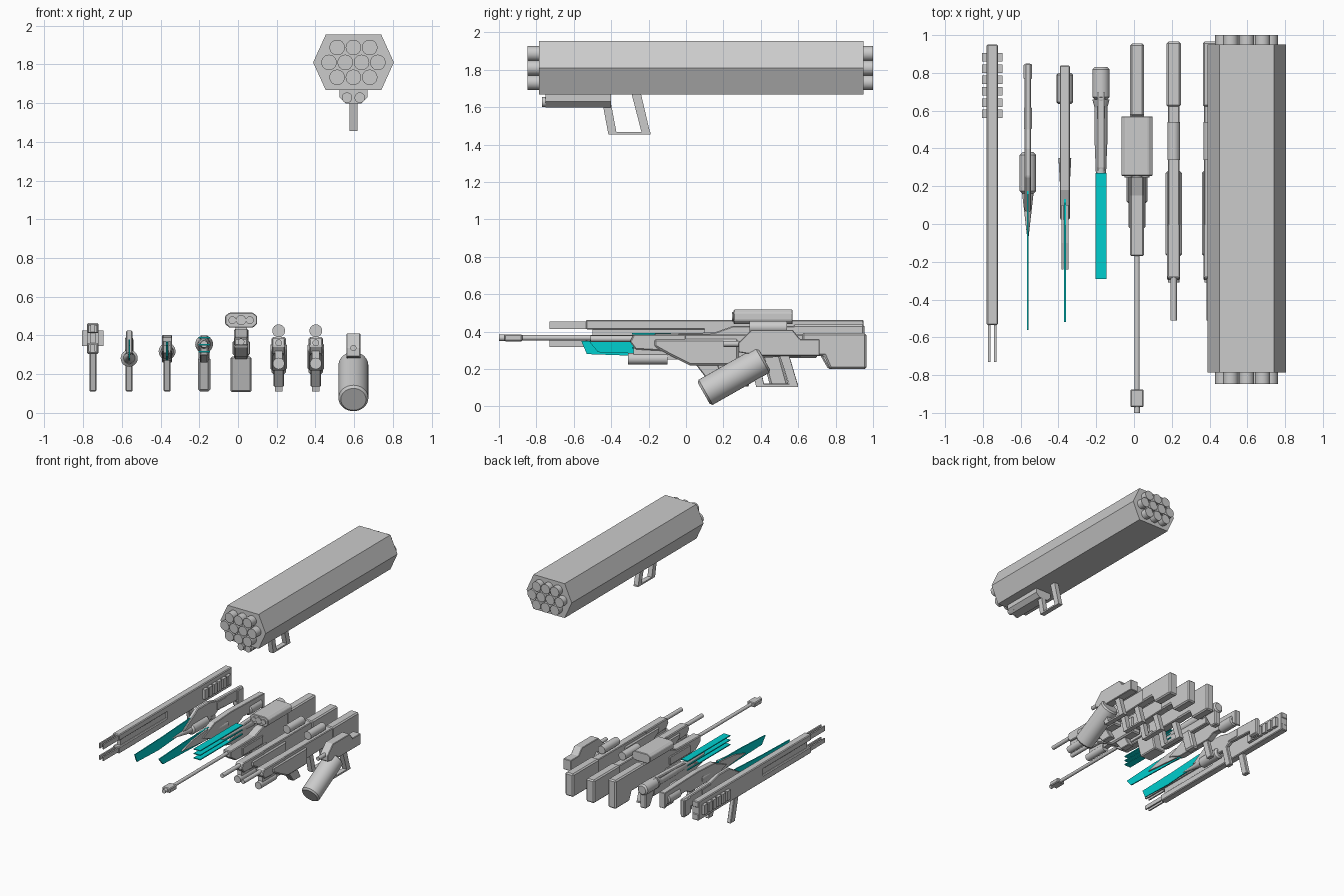
import bpy, bmesh, math
from mathutils import Vector

if "Cube" in bpy.data.objects:
    bpy.data.objects.remove(bpy.data.objects["Cube"])

cyan = bpy.data.materials.new("glow_cyan")
cyan.diffuse_color = (0.0, 0.62, 0.62, 1)
cyan.use_nodes = True
cyan.node_tree.nodes["Principled BSDF"].inputs["Base Color"].default_value = cyan.diffuse_color


def add_bevel(ob, width):
    if width:
        m = ob.modifiers.new("bevel", 'BEVEL')
        m.width, m.segments, m.limit_method = width, 1, 'ANGLE'


def finish(name, bm, bevel=0, mat=None):
    bmesh.ops.recalc_face_normals(bm, faces=bm.faces)
    me = bpy.data.meshes.new(name)
    bm.to_mesh(me)
    bm.free()
    ob = bpy.data.objects.new(name, me)
    bpy.context.collection.objects.link(ob)
    if mat:
        me.materials.append(mat)
    add_bevel(ob, bevel)
    return ob


def side(name, x, w, pts, bevel=0, mat=None):
    """Side profile of (y, z) points, thickened to half-width w around x."""
    bm = bmesh.new()
    f = bm.faces.new([bm.verts.new((x - w, y, z)) for y, z in pts])
    r = bmesh.ops.extrude_face_region(bm, geom=[f])
    for v in r["geom"]:
        if isinstance(v, bmesh.types.BMVert):
            v.co.x += 2 * w
    return finish(name, bm, bevel, mat)


def box(name, x, w, y0, y1, z0, z1, bevel=0, mat=None):
    return side(name, x, w, [(y0, z0), (y1, z0), (y1, z1), (y0, z1)], bevel, mat)


def front(name, pts, y0, y1, bevel=0):
    """Front cross-section of (x, z) points, run from y0 to y1."""
    bm = bmesh.new()
    f = bm.faces.new([bm.verts.new((x, y0, z)) for x, z in pts])
    r = bmesh.ops.extrude_face_region(bm, geom=[f])
    for v in r["geom"]:
        if isinstance(v, bmesh.types.BMVert):
            v.co.y += y1 - y0
    return finish(name, bm, bevel)


def tube(name, x, a, b, r, r2=None, n=24, bevel=0, mat=None):
    """Cylinder between (y, z) points a and b."""
    a, b = Vector((x, *a)), Vector((x, *b))
    d = b - a
    bm = bmesh.new()
    bmesh.ops.create_cone(bm, cap_ends=True, segments=n, radius1=r,
                          radius2=r if r2 is None else r2, depth=d.length)
    ob = finish(name, bm, bevel, mat)
    ob.location = (a + b) / 2
    ob.rotation_euler = d.to_track_quat('Z', 'Y').to_euler()
    for p in ob.data.polygons:
        p.use_smooth = len(p.vertices) == 4
    for e in ob.data.edges:
        v0, v1 = (ob.data.vertices[i].co.z for i in e.vertices)
        e.use_edge_sharp = abs(v0 - v1) < 1e-6
    return ob


def frame_grip(name, x, y, z0, z1, w=0.02):
    """Open trigger frame: two raked bars joined by a floor strip."""
    side(name + "_front_bar", x, w, [(y, z1), (y + .045, z1), (y + .085, z0), (y + .04, z0)])
    side(name + "_rear_bar", x, w, [(y + .165, z1), (y + .215, z1), (y + .265, z0), (y + .22, z0)])
    box(name + "_floor", x, w, y + .04, y + .265, z0, z0 + .013)


def pistol_grip(name, x, y, z0, z1, w=0.018):
    side(name, x, w, [(y, z1), (y + .06, z1), (y + .11, z0), (y + .05, z0)], .005)


# Rocket pod launcher
X = 0.596
front("launcher_shell", [(.388, 1.81), (.453, 1.667), (.74, 1.667), (.805, 1.81),
                         (.74, 1.953), (.453, 1.953)], -.785, .95)
for z, n in ((1.887, 3), (1.81, 4), (1.733, 3)):
    for i in range(n):
        tube("rocket_tube", X + (i - (n - 1) / 2) * .084, (-.848, z), (1.0, z), .04)
front("launcher_under_box", [(X - .073, 1.668), (X - .073, 1.63), (X - .04, 1.598), (X + .04, 1.598),
                             (X + .073, 1.63), (X + .073, 1.668)], -.75, -.40)
for s in (-1, 1):
    tube("under_box_barrel", X + s * .033, (-.77, 1.628), (-.7, 1.628), .027)
frame_grip("launcher_grip", X, -.455, 1.455, 1.668)

# Rail gun with cooling fins
X = -.75
for s in (-1, 1):
    for z0, z1 in ((.415, .455), (.318, .352)):
        box("rail_prong", X + s * .016, .006, -.73, -.45, z0, z1)
box("rail_upper_bar", X, .03, -.535, .95, .412, .463, .006)
box("rail_lower_bar", X, .03, -.535, .95, .305, .36, .006)
box("rail_core", X, .015, -.5, .1, .355, .415)
box("rail_rear_block", X, .03, .1, .945, .32, .45)
for i in range(6):
    box("cooling_fin", X, .055, .56 + i * .06, .605 + i * .06, .345, .425)
pistol_grip("rail_gun_grip", X, .40, .11, .31)

# Blade rifle with a capsule drum
X = -.562
side("thin_blade", X, .004, [(-.56, .35), (-.53, .28), (-.25, .27), (.2, .30), (.2, .38), (-.2, .36)], 0, cyan)
side("blade_rifle_body", X, .017, [(.06, .31), (.2, .27), (.45, .27), (.52, .31), (.76, .30), (.78, .24),
                                   (.85, .24), (.85, .39), (.5, .40), (.40, .425), (.25, .425)], .006)
tube("blade_rifle_drum", X, (.16, .282), (.38, .282), .044, bevel=.015)
tube("blade_rifle_nose", X, (-.07, .30), (.16, .285), .004, .03)
box("blade_rifle_butt", X, .022, .765, .848, .25, .385, .006)
box("blade_rifle_cheek", X, .021, .50, .62, .32, .39, .005)
pistol_grip("blade_rifle_grip", X, .42, .11, .30)

# Blade carbine with a round core
X = -.366
side("carbine_blade", X, .005, [(-.52, .35), (-.47, .29), (.2, .27), (.2, .37), (-.2, .365)], 0, cyan)
side("carbine_body", X, .026, [(.02, .32), (.15, .27), (.5, .27), (.56, .30), (.8, .29), (.83, .26),
                               (.838, .26), (.838, .39), (.4, .402), (.18, .39)], .01)
for s in (-1, 1):
    side("carbine_cheek_jaw", X + s * .012, .006, [(-.24, .31), (.1, .28), (.1, .37), (-.1, .35)])
tube("carbine_core", X, (.635, .318), (.80, .318), .044, n=16, bevel=.01)
tube("carbine_chamber", X, (.06, .318), (.35, .318), .018, .034, n=16)
pistol_grip("carbine_grip", X, .42, .11, .28)

# Plate emitter
X = -.175
for z in (.315, .352, .389):
    box("emitter_plate", X, .03, -.29, .27, z - .004, z + .004, 0, cyan)
tube("emitter_barrel", X, (.03, .355), (.42, .355), .018, .033)
tube("emitter_body", X, (.42, .355), (.65, .355), .034)
tube("emitter_shoulder", X, (.61, .355), (.66, .355), .032, .046)
tube("emitter_rear_drum", X, (.66, .355), (.83, .355), .046, bevel=.012)
side("emitter_spine", X, .022, [(.05, .30), (.2, .26), (.7, .26), (.7, .40), (.3, .385)], .006)
side("emitter_grip", X, .032, [(.40, .29), (.50, .29), (.55, .11), (.45, .11)], .012)
side("emitter_stock", X, .028, [(.68, .34), (.82, .34), (.82, .2), (.76, .2)], .008)

# Long sniper rifle
X = .016
tube("sniper_barrel", X, (-.98, .367), (-.1, .367), .014)
box("sniper_muzzle_brake", X, .035, -.97, -.875, .348, .386, .006)
tube("sniper_muzzle_tip", X, (-1.0, .367), (-.96, .367), .017)
side("sniper_receiver", X, .036, [(-.17, .34), (-.1, .29), (.3, .27), (.6, .27), (.6, .43), (.25, .43),
                                  (.15, .395), (-.17, .39)], .006)
box("sniper_side_plates", X, .045, -.02, .25, .30, .37, .005)
side("sniper_stock", X, .037, [(.57, .437), (.955, .437), (.955, .2), (.77, .2), (.74, .27), (.57, .27)], .01)
side("sniper_magazine", X, .055, [(.11, .29), (.30, .29), (.34, .107), (.16, .107)], .008)
front("sniper_scope", [(X - .083, .46), (X - .06, .44), (X + .06, .44), (X + .083, .46), (X + .083, .50),
                       (X + .06, .518), (X - .06, .518), (X - .083, .50)], .255, .57, .004)
for dx, r in ((-.045, .02), (0, .026), (.045, .02)):
    tube("scope_lens", X + dx, (.246, .479), (.27, .479), r)
box("scope_mount", X, .028, .34, .54, .41, .455)
frame_grip("sniper_grip", X, .335, .11, .28)

# Two matching assault rifles
for X in (.21, .402):
    tube("rifle_barrel", X, (-.51, .362), (-.2, .362), .017)
    side("rifle_handguard", X, .034, [(-.30, .345), (-.27, .305), (.0, .29), (.0, .385), (-.28, .385)], .006)
    tube("rifle_under_barrel", X, (-.31, .255), (-.1, .255), .03)
    box("rifle_under_mount", X, .02, -.28, .0, .25, .32)
    side("rifle_body", X, .043, [(-.17, .32), (-.08, .27), (.02, .22), (.28, .22), (.28, .36), (-.17, .36)], .01)
    side("rifle_receiver", X, .031, [(-.05, .30), (.1, .25), (.66, .27), (.66, .385), (-.05, .385)], .005)
    side("rifle_stock", X, .038, [(.62, .392), (.965, .392), (.965, .2), (.77, .2), (.74, .27), (.62, .27)], .01)
    side("rifle_magazine", X, .027, [(.04, .24), (.16, .24), (.22, .135), (.12, .135)], .005)
    tube("rifle_scope", X, (.34, .424), (.54, .424), .033)
    frame_grip("rifle_grip", X, .335, .11, .28)

# Hand cannon with a tilted canister
X = .596
side("cannon_body", X, .036, [(.28, .34), (.35, .41), (.57, .41), (.61, .36), (.715, .36), (.715, .27),
                              (.40, .27), (.28, .29)], .004)
tube("cannon_nozzle", X, (.2, .335), (.3, .335), .016)
tube("cannon_canister", X, (.095, .07), (.418, .253), .077, n=32, bevel=.012)
frame_grip("cannon_grip", X, .335, .105, .275)
